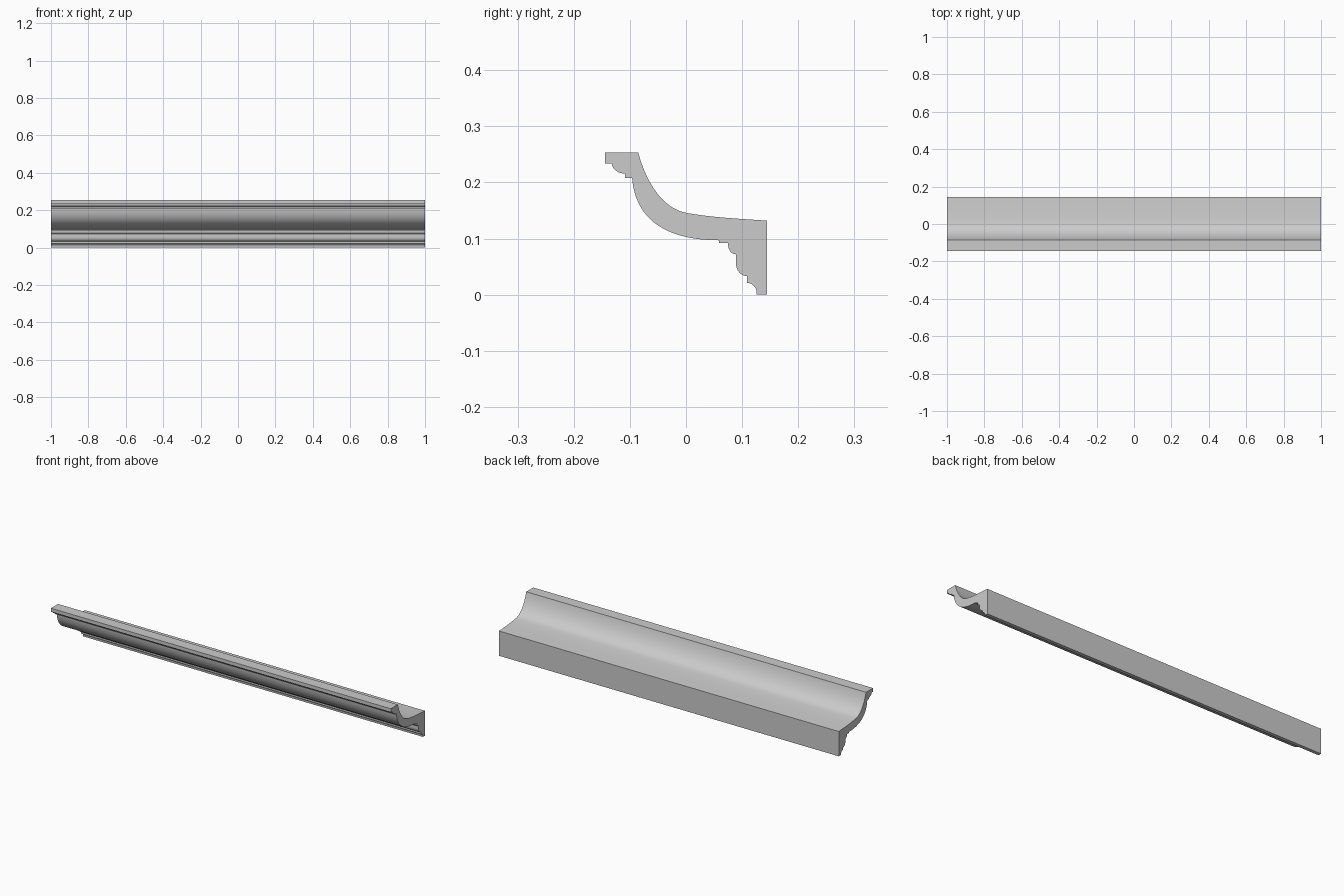
import bpy, bmesh, math

if "Cube" in bpy.data.objects:
    bpy.data.objects.remove(bpy.data.objects["Cube"])


def arc(cx, cz, ry, rz, a0, a1, n=8):
    """Elliptical arc, angles in degrees."""
    pts = []
    for i in range(n + 1):
        a = math.radians(a0 + (a1 - a0) * i / n)
        pts.append((cx + ry * math.cos(a), cz + rz * math.sin(a)))
    return pts


def bezier(p0, p1, p2, p3, n=20):
    pts = []
    for i in range(n + 1):
        t = i / n
        w = ((1 - t) ** 3, 3 * t * (1 - t) ** 2, 3 * t * t * (1 - t), t ** 3)
        pts.append(tuple(sum(k * p[j] for k, p in zip(w, (p0, p1, p2, p3))) for j in (0, 1)))
    return pts


# Cornice section (y, z), starting at the bottom of the wall face
profile = [(0.144, 0), (0.126, 0)]
profile += arc(0.109, 0.003, 0.017, 0.018, 0, 90)            # bottom cove
profile += [(0.109, 0.033)]
profile += arc(0.109, 0.056, 0.020, 0.023, 270, 180)         # lower ovolo
profile += [(0.089, 0.072)]
profile += arc(0.089, 0.089, 0.014, 0.017, 270, 180)         # upper ovolo
profile += [(0.075, 0.092), (0.059, 0.092)]
profile += bezier((0.059, 0.097), (-0.03, 0.097), (-0.09, 0.13), (-0.096, 0.208))  # main front curve
profile += [(-0.109, 0.208)]
profile += arc(-0.109, 0.234, 0.023, 0.018, 270, 180)        # top ovolo
profile += [(-0.144, 0.234), (-0.144, 0.253)]
profile += bezier((-0.085, 0.253), (-0.072, 0.205), (-0.045, 0.155), (0, 0.146))   # back curve
profile += bezier((0, 0.146), (0.04, 0.138), (0.10, 0.135), (0.144, 0.132), 8)[1:]

# Extrude the section along x
bm = bmesh.new()
end = bm.faces.new([bm.verts.new((-1, y, z)) for y, z in profile])
moved = bmesh.ops.extrude_face_region(bm, geom=[end], use_keep_orig=True)["geom"]
bmesh.ops.translate(bm, vec=(2, 0, 0),
                    verts=[v for v in moved if isinstance(v, bmesh.types.BMVert)])
bmesh.ops.remove_doubles(bm, verts=bm.verts, dist=1e-5)
bmesh.ops.recalc_face_normals(bm, faces=bm.faces)
mesh = bpy.data.meshes.new("cornice_moulding")
bm.to_mesh(mesh)
bm.free()

cornice = bpy.data.objects.new("cornice_moulding", mesh)
bpy.context.collection.objects.link(cornice)
bpy.context.view_layer.objects.active = cornice
cornice.select_set(True)
bpy.ops.object.shade_smooth_by_angle(angle=math.radians(25))
